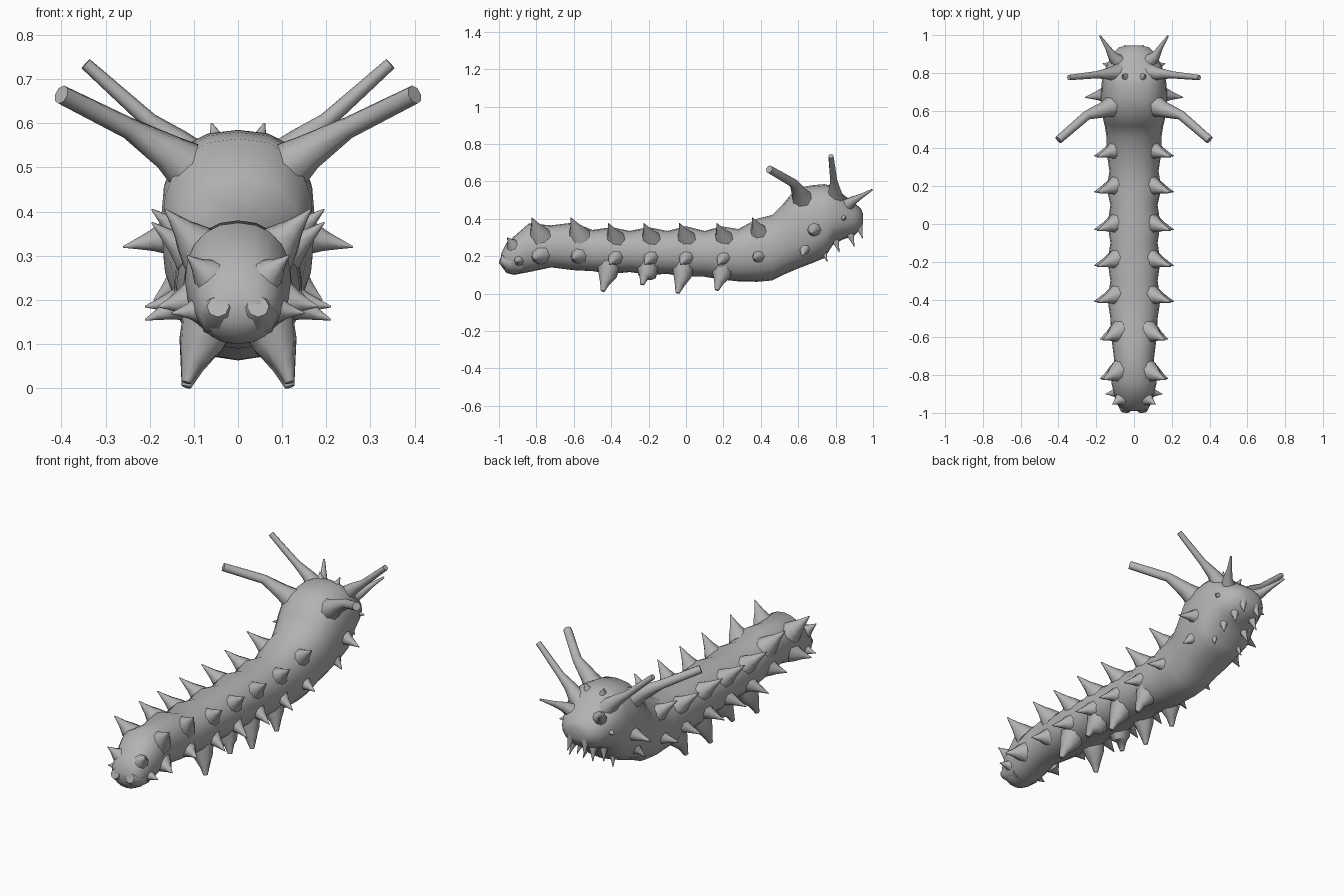
import bpy, bmesh, math
from mathutils import Vector

grey = bpy.data.materials.new("stone grey")
grey.diffuse_color = (0.45, 0.45, 0.45, 1)


def loft(name, rings):
    """Skin a list of equal vertex rings and cap both ends."""
    bm = bmesh.new()
    vs = [[bm.verts.new(p) for p in r] for r in rings]
    n = len(vs[0])
    for a, b in zip(vs, vs[1:]):
        for i in range(n):
            j = (i + 1) % n
            bm.faces.new((a[i], a[j], b[j], b[i]))
    bm.faces.new(vs[0])
    bm.faces.new(vs[-1])
    bmesh.ops.recalc_face_normals(bm, faces=bm.faces)
    me = bpy.data.meshes.new(name)
    bm.to_mesh(me)
    bm.free()
    me.materials.append(grey)
    ob = bpy.data.objects.new(name, me)
    bpy.context.collection.objects.link(ob)
    bpy.context.view_layer.objects.active = ob
    ob.select_set(True)
    bpy.ops.object.shade_smooth_by_angle(angle=math.radians(50))
    ob.select_set(False)


def tube(name, path, radii, sides=8):
    """Round tube through the path points, built on both sides of the body."""
    for s, label in ((1, "right"), (-1, "left")):
        pts = [Vector((p[0] * s, p[1], p[2])) for p in path]
        rings = []
        for i, p in enumerate(pts):
            d = pts[min(i + 1, len(pts) - 1)] - pts[max(i - 1, 0)]
            q = d.to_track_quat('Z', 'Y')
            rings.append([p + q @ Vector((radii[i] * math.cos(a), radii[i] * math.sin(a), 0))
                          for a in (2 * math.pi * k / sides for k in range(sides))])
        loft(f"{name}_{label}", rings)


def spike(name, base, tip, r):
    """Thorn with a broad flared base and a thin point."""
    b, t = Vector(base), Vector(tip)
    tube(name, [b.lerp(t, f) for f in (0, 0.3, 0.55, 0.8, 1)],
         [r, r * 0.72, r * 0.42, r * 0.2, 0.002])


# Body and head: y, half width, underside z, top z, squareness
stations = [
    (-0.99, 0.055, 0.15, 0.21, 2), (-0.96, 0.085, 0.11, 0.27, 2.2),
    (-0.92, 0.10, 0.10, 0.305, 2.2), (-0.84, 0.12, 0.115, 0.375, 2.2),
    (-0.72, 0.105, 0.14, 0.365, 2.2), (-0.60, 0.12, 0.125, 0.38, 2.2),
    (-0.50, 0.125, 0.12, 0.34, 2.2), (-0.40, 0.14, 0.105, 0.355, 2.2),
    (-0.30, 0.125, 0.115, 0.335, 2.2), (-0.20, 0.14, 0.10, 0.355, 2.2),
    (-0.10, 0.125, 0.105, 0.335, 2.2), (0.0, 0.14, 0.09, 0.36, 2.2),
    (0.10, 0.125, 0.09, 0.335, 2.2), (0.19, 0.145, 0.075, 0.36, 2.2),
    (0.28, 0.13, 0.065, 0.345, 2.2), (0.38, 0.145, 0.063, 0.40, 2.2),
    (0.46, 0.145, 0.07, 0.42, 2.2), (0.52, 0.155, 0.10, 0.48, 2.3),
    (0.59, 0.172, 0.13, 0.565, 2.5), (0.68, 0.175, 0.165, 0.58, 2.5),
    (0.74, 0.172, 0.19, 0.585, 2.5), (0.785, 0.165, 0.26, 0.575, 2.4),
    (0.84, 0.145, 0.29, 0.53, 2.3), (0.90, 0.115, 0.31, 0.485, 2.2),
    (0.935, 0.08, 0.345, 0.455, 2), (0.945, 0.04, 0.37, 0.43, 2)]


def section(y, w, lo, hi, e):
    ring = []
    for k in range(20):
        a = 2 * math.pi * k / 20
        c, s = math.cos(a), math.sin(a)
        x = w * math.copysign(abs(c) ** (2 / e), c)
        z = (hi - lo) / 2 * math.copysign(abs(s) ** (2 / e), s)
        ring.append((x, y, (lo + hi) / 2 + z))
    return ring


loft("body", [section(*st) for st in stations])

# Thorns repeated on every body segment: upper row and lower row
for i, y in enumerate((-0.79, -0.58, -0.38, -0.19, 0.0, 0.20, 0.39)):
    up = 0.03 if i in (0, 1, 6) else 0.0
    out = 0.165 if i < 2 else 0.195
    spike(f"upper_thorn_{i}", (0.075, y + 0.01, 0.275 + up), (out, y - 0.035, 0.375 + up), 0.062)
    spike(f"lower_thorn_{i}", (0.085, y + 0.01, 0.205), (out + 0.015, y - 0.03, 0.155 + up), 0.055)

# Stubby legs
for i, (y, z) in enumerate(((-0.43, 0.01), (-0.22, 0.045), (-0.03, 0.0), (0.18, 0.015))):
    tube(f"leg_{i}", [(0.06, y + 0.02, 0.17), (0.085, y + 0.01, 0.10),
                      (0.105, y - 0.005, z + 0.045), (0.117, y - 0.015, z + 0.003)],
         [0.07, 0.052, 0.026, 0.011])

# Tail knobs and end thorns
spike("tail_thorn", (0.06, -0.92, 0.25), (0.115, -0.955, 0.30), 0.045)
spike("tail_side_thorn", (0.07, -0.89, 0.18), (0.15, -0.90, 0.17), 0.04)
tube("tail_knob", [(0.035, -0.88, 0.17), (0.042, -0.95, 0.17), (0.045, -0.992, 0.185)],
     [0.06, 0.05, 0.025])

# Long horns on the head
tube("rear_horn", [(0.10, 0.63, 0.49), (0.16, 0.605, 0.535), (0.25, 0.575, 0.59), (0.40, 0.445, 0.665)],
     [0.065, 0.042, 0.025, 0.022])
tube("front_horn", [(0.08, 0.80, 0.50), (0.14, 0.795, 0.56), (0.20, 0.79, 0.605), (0.345, 0.775, 0.735)],
     [0.05, 0.03, 0.019, 0.014])
tube("face_horn", [(0.07, 0.85, 0.46), (0.115, 0.89, 0.495), (0.14, 0.935, 0.52), (0.18, 0.995, 0.555)],
     [0.045, 0.025, 0.014, 0.005])

# Side thorns and crest of the head
spike("cheek_thorn", (0.12, 0.69, 0.35), (0.26, 0.67, 0.32), 0.055)
spike("jaw_thorn", (0.11, 0.64, 0.26), (0.19, 0.62, 0.20), 0.05)
spike("eye_thorn", (0.10, 0.83, 0.41), (0.165, 0.85, 0.40), 0.04)
spike("crest_thorn", (0.04, 0.77, 0.54), (0.06, 0.79, 0.60), 0.035)

# Small mouth thorns under the head
for i, (x, y, z) in enumerate(((0.09, 0.755, 0.17), (0.08, 0.82, 0.22),
                               (0.07, 0.90, 0.25), (0.05, 0.945, 0.295))):
    spike(f"mouth_thorn_{i}", (x * 0.75, y - 0.03, z + 0.09), (x, y, z), 0.03)
